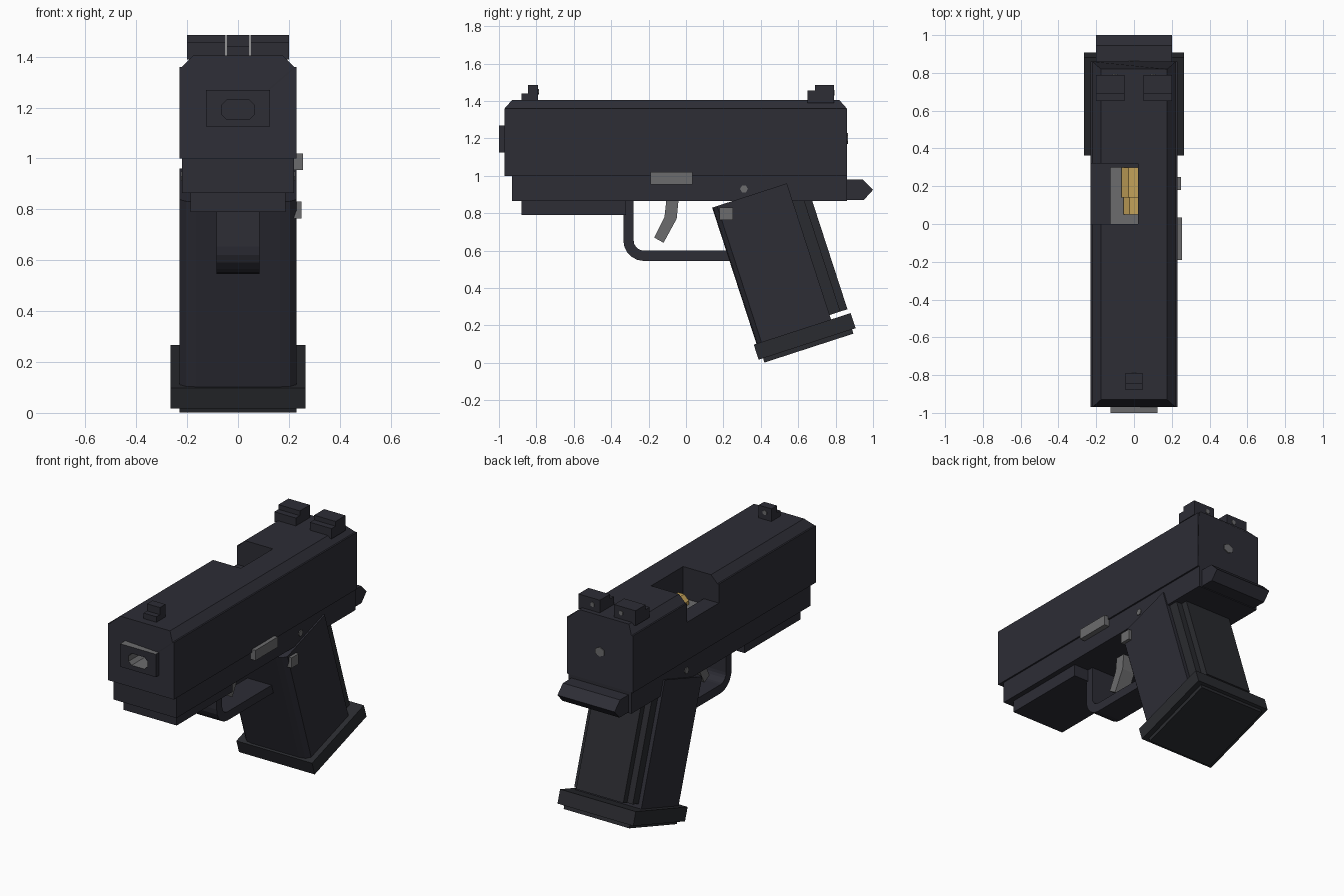
import bpy, bmesh, math
from mathutils import Vector

if "Cube" in bpy.data.objects:
    bpy.data.objects.remove(bpy.data.objects["Cube"])


def mat(name, rgb):
    m = bpy.data.materials.new(name)
    m.diffuse_color = (*rgb, 1)
    m.use_nodes = True
    m.node_tree.nodes["Principled BSDF"].inputs["Base Color"].default_value = m.diffuse_color
    return m


DARK = mat("dark blue grey", (0.026, 0.026, 0.036))
CHAR = mat("charcoal", (0.023, 0.024, 0.029))
STEEL = mat("steel grey", (0.15, 0.15, 0.155))
BRASS = mat("brass", (0.55, 0.36, 0.10))


def solid(name, ring_a, ring_b, *mats):
    """Closed solid between two matching rings of points."""
    bm = bmesh.new()
    a = [bm.verts.new(p) for p in ring_a]
    b = [bm.verts.new(p) for p in ring_b]
    n = len(a)
    bm.faces.new(a)
    bm.faces.new(b[::-1])
    for i in range(n):
        bm.faces.new((a[i], b[i], b[(i + 1) % n], a[(i + 1) % n]))
    bmesh.ops.recalc_face_normals(bm, faces=bm.faces)
    me = bpy.data.meshes.new(name)
    bm.to_mesh(me)
    bm.free()
    for m in mats:
        me.materials.append(m)
    ob = bpy.data.objects.new(name, me)
    bpy.context.collection.objects.link(ob)
    return ob


def prism(name, yz, x0, x1, m):
    """Side profile extruded across x."""
    return solid(name, [(x0, y, z) for y, z in yz], [(x1, y, z) for y, z in yz], m)


def box(name, x0, x1, y0, y1, z0, z1, *mats):
    xz = [(x0, z0), (x1, z0), (x1, z1), (x0, z1)]
    return solid(name, [(x, y0, z) for x, z in xz], [(x, y1, z) for x, z in xz], *mats)


def rod(name, x, z, rx, rz, y0, y1, n, m):
    """Polygonal rod along y."""
    c = [(x + rx * math.cos((i + .5) * math.tau / n), z + rz * math.sin((i + .5) * math.tau / n))
         for i in range(n)]
    return solid(name, [(p, y0, q) for p, q in c], [(p, y1, q) for p, q in c], m)


def cut(ob, *cutters):
    for c in cutters:
        c.hide_render = True
        md = ob.modifiers.new("cut", 'BOOLEAN')
        md.operation, md.solver, md.object = 'DIFFERENCE', 'EXACT', c
    bpy.context.view_layer.update()
    ev = ob.evaluated_get(bpy.context.evaluated_depsgraph_get())
    me = bpy.data.meshes.new_from_object(ev)
    ob.modifiers.clear()
    ob.data = me
    for c in cutters:
        bpy.data.objects.remove(c)


# Slide: box with a chamfered cap, ejection port and muzzle opening
def slide_ring(y, top):
    return [(-.23, y, 1.0), (.23, y, 1.0), (.23, y, 1.36), (.22, y, 1.36),
            (.175, top, 1.405), (-.175, top, 1.405), (-.22, y, 1.36), (-.23, y, 1.36)]


slide = solid("slide", slide_ring(-.97, -.93), slide_ring(.86, .82), DARK)
cut(slide,
    box("port_cutter", -.4, .02, 0, .32, 1.24, 1.6),
    box("chamber_cutter", -.125, .02, 0, .30, 1.20, 1.3),
    box("muzzle_cutter", -.125, .125, -1.2, -.72, 1.125, 1.27))

# Barrel end with steel bore and top
barrel = box("barrel", -.125, .125, -1.0, -.72, 1.125, 1.27, DARK, STEEL)
bore = [(-.065, 1.175), (-.045, 1.155), (.045, 1.155), (.065, 1.175),
        (.065, 1.21), (.045, 1.23), (-.045, 1.23), (-.065, 1.21)]
cut(barrel, solid("bore_cutter", [(x, -1.2, z) for x, z in bore], [(x, -.78, z) for x, z in bore]))
for p in barrel.data.polygons:
    inside = abs(p.center.x) < .07 and 1.15 < p.center.z < 1.24 and abs(p.normal.y) < .5
    p.material_index = int(inside or p.normal.z > .9)

# Chamber floor and cartridge
box("chamber_floor", -.125, .02, 0, .30, 1.195, 1.205, STEEL)
rod("cartridge_case", 0, 1.205, .073, .073, .14, .30, 8, BRASS)
rod("cartridge_tip", 0, 1.205, .06, .06, .05, .14, 8, BRASS)

# Sights with rear-facing dots
prism("front_sight", [(-.88, 1.39), (-.88, 1.44), (-.845, 1.44), (-.845, 1.485), (-.79, 1.485), (-.79, 1.39)],
      -.045, .045, DARK)
rod("front_sight_dot", 0, 1.45, .015, .015, -.79, -.785, 6, STEEL)
for s in (-1, 1):
    prism("rear_sight", [(.65, 1.39), (.65, 1.455), (.69, 1.455), (.69, 1.485), (.79, 1.485), (.79, 1.39)],
          s * .05, s * .20, DARK)
    rod("rear_sight_dot", s * .10, 1.445, .015, .015, .79, .795, 6, STEEL)
rod("slide_rear_dot", 0, 1.2, .035, .03, .86, .865, 6, STEEL)

# Frame, front rail and tail
box("frame", -.22, .22, -.93, .86, .865, 1.0, DARK)
box("front_rail", -.187, .187, -.88, -.32, .79, .865, DARK)
prism("tail", [(.86, .87), (.95, .87), (1.0, .925), (.945, .98), (.86, .98)], -.20, .20, DARK)

# Trigger guard: a bar that turns one rounded corner
outer, inner = [(-.335, .87)], [(-.28, .87)]
for i in range(6):
    a = math.pi + i * math.pi / 10
    c, s = math.cos(a), math.sin(a)
    outer.append((-.225 + .11 * c, .655 + .11 * s))
    inner.append((-.225 + .055 * c, .655 + .055 * s))
outer.append((.27, .545))
inner.append((.27, .60))
prism("trigger_guard", outer + inner[::-1], -.085, .085, DARK)

# Trigger
prism("trigger", [(-.105, .87), (-.115, .78), (-.17, .67), (-.12, .642), (-.05, .77), (-.04, .87)],
      -.045, .045, STEEL)


# Grip parts: u runs front to back, v runs down the tilted axis
TILT = math.radians(18)


def g(x, u, v):
    return Vector((x, .14 + u * math.cos(TILT) + v * math.sin(TILT),
                   .83 + u * math.sin(TILT) - v * math.cos(TILT)))


def tilted(name, half, v0, v1, m):
    sec = half + [(-x, u) for x, u in reversed(half)]
    return solid(name, [g(x, u, v0) for x, u in sec], [g(x, u, v1) for x, u in sec], m)


tilted("grip", [(.165, 0), (.205, .006), (.23, .028), (.23, .42)], 0, .77, DARK)
tilted("grip_backstrap", [(.205, .40), (.205, .48), (.165, .48), (.165, .52)], 0, .74, CHAR)
tilted("grip_base", [(.265, -.015), (.265, .53)], .765, .85, CHAR)
tilted("grip_base_sole", [(.23, .01), (.23, .51)], .84, .874, CHAR)

# Controls on the right side
box("slide_stop", .20, .255, -.19, .035, .955, 1.02, STEEL)
box("magazine_button", .20, .25, .18, .25, .765, .83, STEEL)
pin = [(.31 + .021 * math.cos(i * math.pi / 3), .93 + .021 * math.sin(i * math.pi / 3)) for i in range(6)]
prism("frame_pin", pin, -.225, .225, STEEL)
